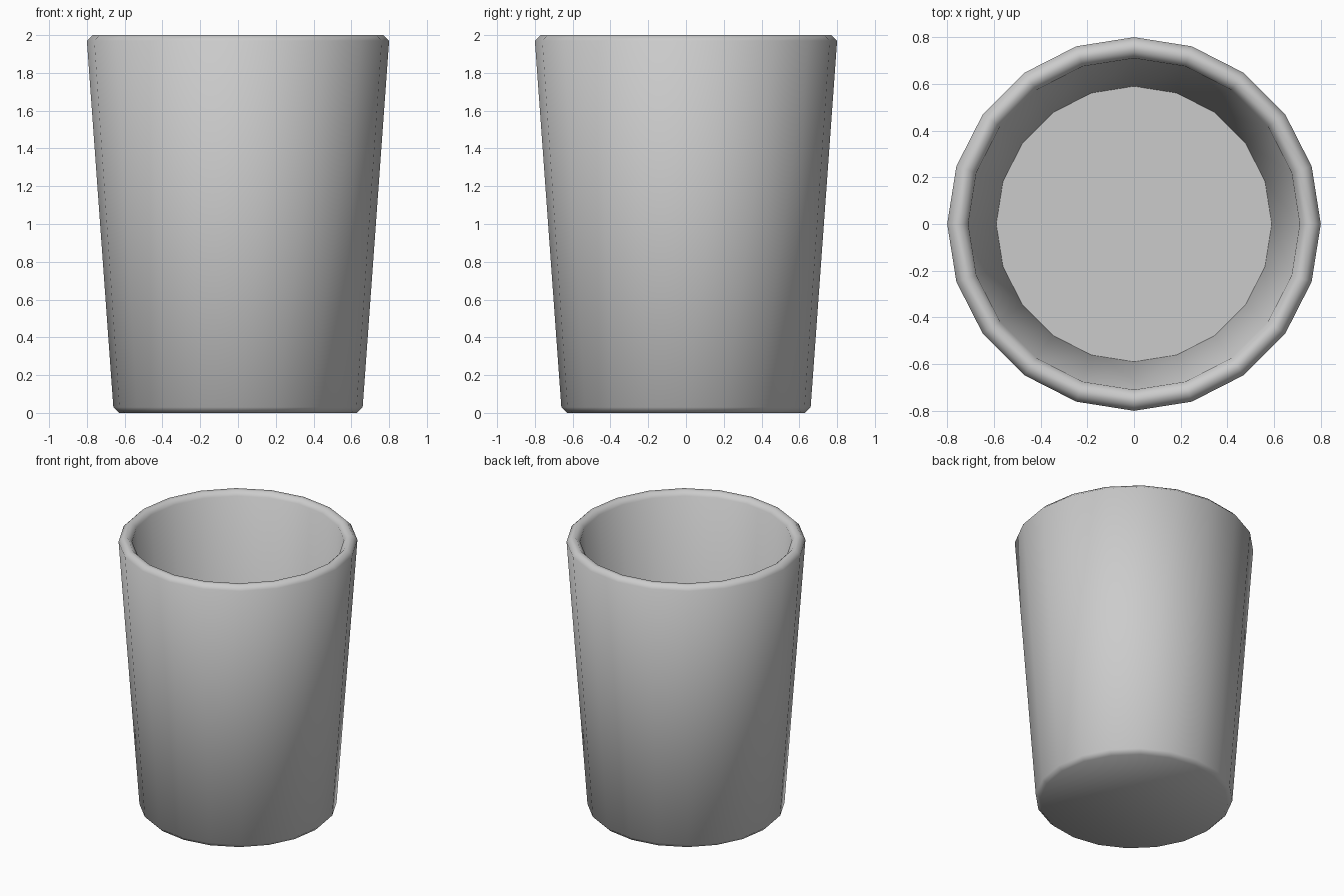
import bpy, bmesh
from math import cos, sin, pi, radians

if "Cube" in bpy.data.objects:
    bpy.data.objects.remove(bpy.data.objects["Cube"])

SIDES = 20
# Half cross-section (radius, height): outer base, wall, rim, inner wall, floor
PROFILE = [(0.63, 0.0), (0.66, 0.03), (0.80, 1.97), (0.77, 2.0),
           (0.74, 2.0), (0.71, 1.97), (0.59, 0.07)]

bm = bmesh.new()
rings = [[bm.verts.new((r * cos(2 * pi * i / SIDES), r * sin(2 * pi * i / SIDES), z))
          for i in range(SIDES)] for r, z in PROFILE]

# Walls between neighbouring rings
for a, b in zip(rings, rings[1:]):
    for i in range(SIDES):
        j = (i + 1) % SIDES
        bm.faces.new((a[i], a[j], b[j], b[i]))

# Underside and inner floor
bm.faces.new(rings[0][::-1])
bm.faces.new(rings[-1])
bmesh.ops.recalc_face_normals(bm, faces=bm.faces[:])

mesh = bpy.data.meshes.new("cup")
bm.to_mesh(mesh)
bm.free()
cup = bpy.data.objects.new("cup", mesh)
bpy.context.collection.objects.link(cup)

# Smooth over the chamfers, sharp at the inner floor
bpy.context.view_layer.objects.active = cup
cup.select_set(True)
bpy.ops.object.shade_smooth_by_angle(angle=radians(60))
